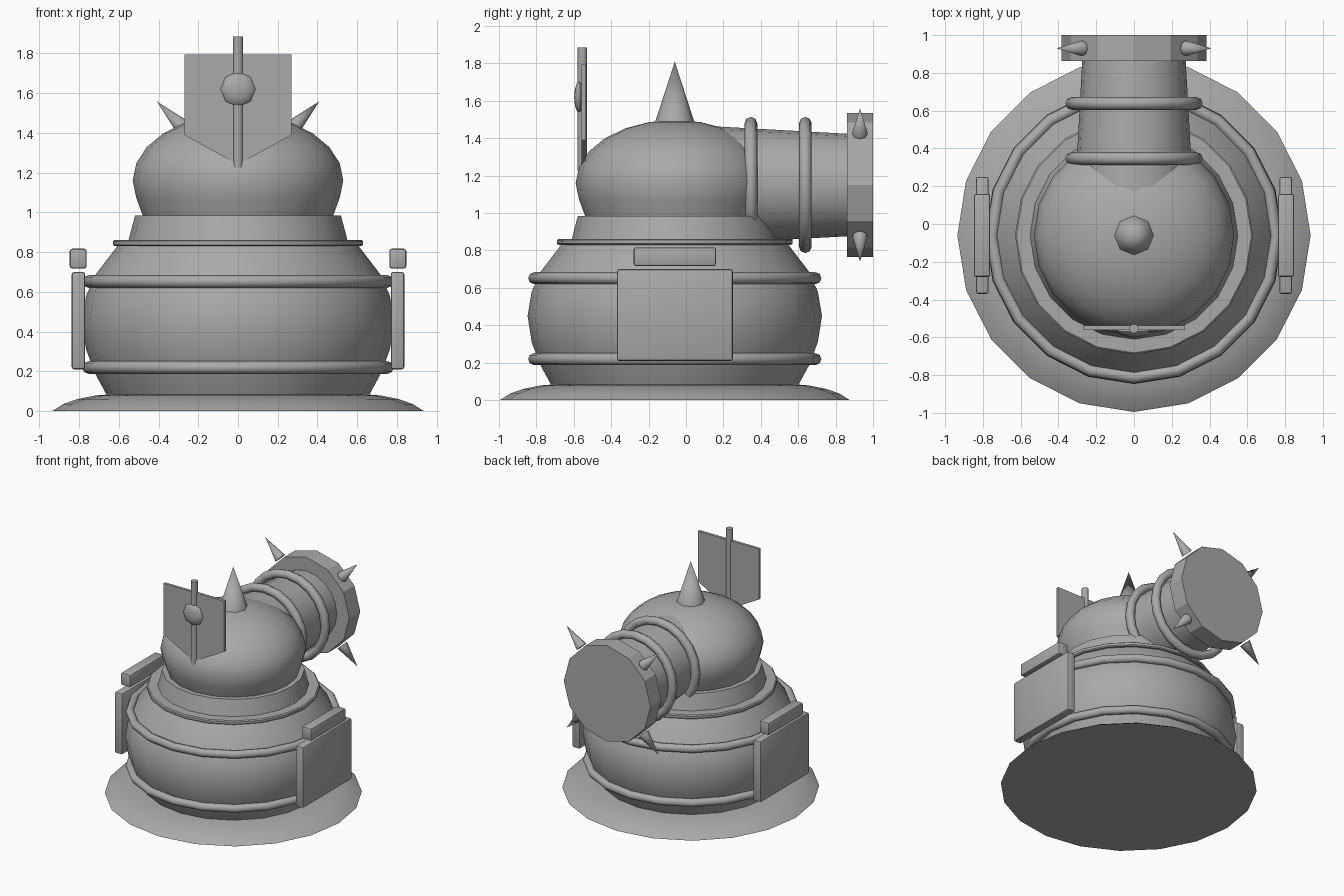
import bpy, bmesh, math
from mathutils import Vector, Matrix

if "Cube" in bpy.data.objects:
    bpy.data.objects.remove(bpy.data.objects["Cube"])

CY = -0.06      # y of the main vertical axis
BZ = 1.15       # height of the rear barrel axis

grey = bpy.data.materials.new("grey")
grey.diffuse_color = (0.4, 0.4, 0.4, 1)
grey.use_nodes = True
grey.node_tree.nodes["Principled BSDF"].inputs["Base Color"].default_value = grey.diffuse_color


def finish(name, bm, smooth=40):
    bmesh.ops.recalc_face_normals(bm, faces=bm.faces)
    me = bpy.data.meshes.new(name)
    bm.to_mesh(me)
    bm.free()
    ob = bpy.data.objects.new(name, me)
    bpy.context.collection.objects.link(ob)
    me.materials.append(grey)
    bpy.ops.object.select_all(action='DESELECT')
    ob.select_set(True)
    bpy.context.view_layer.objects.active = ob
    if smooth:
        bpy.ops.object.shade_smooth_by_angle(angle=math.radians(smooth))
    return ob


def lathe(name, profile, sides=20, origin=(0, CY, 0), axis=(0, 0, 1),
          closed=False, smooth=40):
    """Spin (radius, height) points round an axis; cap the ends or close into a ring."""
    bm = bmesh.new()
    rot = Vector((0, 0, 1)).rotation_difference(Vector(axis)).to_matrix()
    rows = []
    for r, h in profile:
        n = 1 if r == 0 else sides
        rows.append([bm.verts.new(rot @ Vector((r * math.cos(2 * math.pi * i / sides),
                                                r * math.sin(2 * math.pi * i / sides), h))
                                  + Vector(origin)) for i in range(n)])
    pairs = list(zip(rows, rows[1:]))
    if closed:
        pairs.append((rows[-1], rows[0]))
    for a, b in pairs:
        for i in range(sides):
            j = (i + 1) % sides
            quad = [a[i % len(a)], a[j % len(a)], b[j % len(b)], b[i % len(b)]]
            bm.faces.new(list(dict.fromkeys(quad)))
    if not closed:
        for row in (rows[0], rows[-1]):
            if len(row) > 1:
                bm.faces.new(row)
    return finish(name, bm, smooth)


def ring(name, major, minor, origin, axis=(0, 0, 1), sides=20):
    prof = [(major + minor * math.cos(k * math.pi / 4), minor * math.sin(k * math.pi / 4))
            for k in range(8)]
    return lathe(name, prof, sides, origin, axis, closed=True, smooth=60)


def box(name, lo, hi, bevel=0.012):
    lo, hi = Vector(lo), Vector(hi)
    bm = bmesh.new()
    bmesh.ops.create_cube(bm, size=1, matrix=Matrix.Translation((lo + hi) / 2)
                          @ Matrix.Diagonal((*(hi - lo), 1)))
    bmesh.ops.bevel(bm, geom=bm.edges[:], offset=bevel, segments=2, profile=0.5,
                    affect='EDGES')
    return finish(name, bm)


# Flared foot and barrel-shaped body
lathe("foot", [(0.935, 0), (0.88, 0.035), (0.81, 0.06), (0.72, 0.078), (0.6, 0.088)])
lathe("body", [(0.655, 0.07), (0.72, 0.19), (0.765, 0.31), (0.787, 0.45),
               (0.765, 0.58), (0.715, 0.69), (0.60, 0.84)])
for nm, z in (("lower_hoop", 0.219), ("upper_hoop", 0.652)):
    ring(nm, 0.752, 0.032, (0, CY, z))

# Shoulder lip and collar
lathe("shoulder_lip", [(0.59, 0.83), (0.622, 0.83), (0.63, 0.837), (0.63, 0.855),
                       (0.622, 0.862), (0.5, 0.862)])
lathe("collar", [(0.552, 0.855), (0.538, 0.91), (0.518, 0.985), (0.40, 0.985)])

# Squashed dome head
dome = [(0.478, 0.98)]
for d in range(-15, 90, 15):
    t = math.radians(d)
    dome.append((0.53 * math.cos(t), 1.16 + 0.338 * math.sin(t)))
lathe("head", dome + [(0, 1.498)])
lathe("top_spike", [(0.107, 1.48), (0, 1.81)], 8, smooth=50)

# Rear barrel with two bands and a faceted muzzle
lathe("barrel", [(0.322, 0), (0.273, 0.88)], 20, (0, 0, BZ), (0, 1, 0))
for nm, y in (("inner_band", 0.347), ("outer_band", 0.638)):
    ring(nm, 0.33, 0.034, (0, y, BZ), (0, 1, 0))
lathe("muzzle", [(0.385, 0.862), (0.385, 1.0)], 12, (0, 0, BZ), (0, 1, 0), smooth=20)
for k in range(4):
    a = math.radians(45 + 90 * k)
    d = Vector((math.cos(a), 0, math.sin(a)))
    lathe(f"muzzle_spike_{k + 1}", [(0.042, 0.39), (0, 0.578)], 8,
          (0, 0.93, BZ), d, smooth=50)

# Side panels, each with a bar above
for nm, s in (("left", -1), ("right", 1)):
    xs = sorted((s * 0.77, s * 0.837))
    box(nm + "_panel", (xs[0], -0.37, 0.21), (xs[1], 0.25, 0.70))
    xs = sorted((s * 0.762, s * 0.847))
    box(nm + "_bar", (xs[0], -0.28, 0.717), (xs[1], 0.16, 0.817))

# Shield-shaped crest plate on the brow
bm = bmesh.new()
outline = [(-0.27, 1.795), (-0.27, 1.39), (0, 1.24), (0.27, 1.39), (0.27, 1.795)]
face = bm.faces.new([bm.verts.new((x, -0.56, z)) for x, z in outline])
ext = bmesh.ops.extrude_face_region(bm, geom=[face])
bmesh.ops.translate(bm, vec=(0, 0.022, 0),
                    verts=[v for v in ext["geom"] if isinstance(v, bmesh.types.BMVert)])
finish("crest_plate", bm)

# Crest rod and round boss
lathe("crest_rod", [(0.026, 1.225), (0.026, 1.885)], 8, (0, -0.554, 0), smooth=50)
boss = [(0, -0.03)] + [(0.088 * math.cos(math.radians(d)), 0.03 * math.sin(math.radians(d)))
                       for d in (-60, -30, 0, 30, 60)] + [(0, 0.03)]
lathe("crest_boss", boss, 8, (0, -0.568, 1.62), (0, 1, 0), smooth=50)
